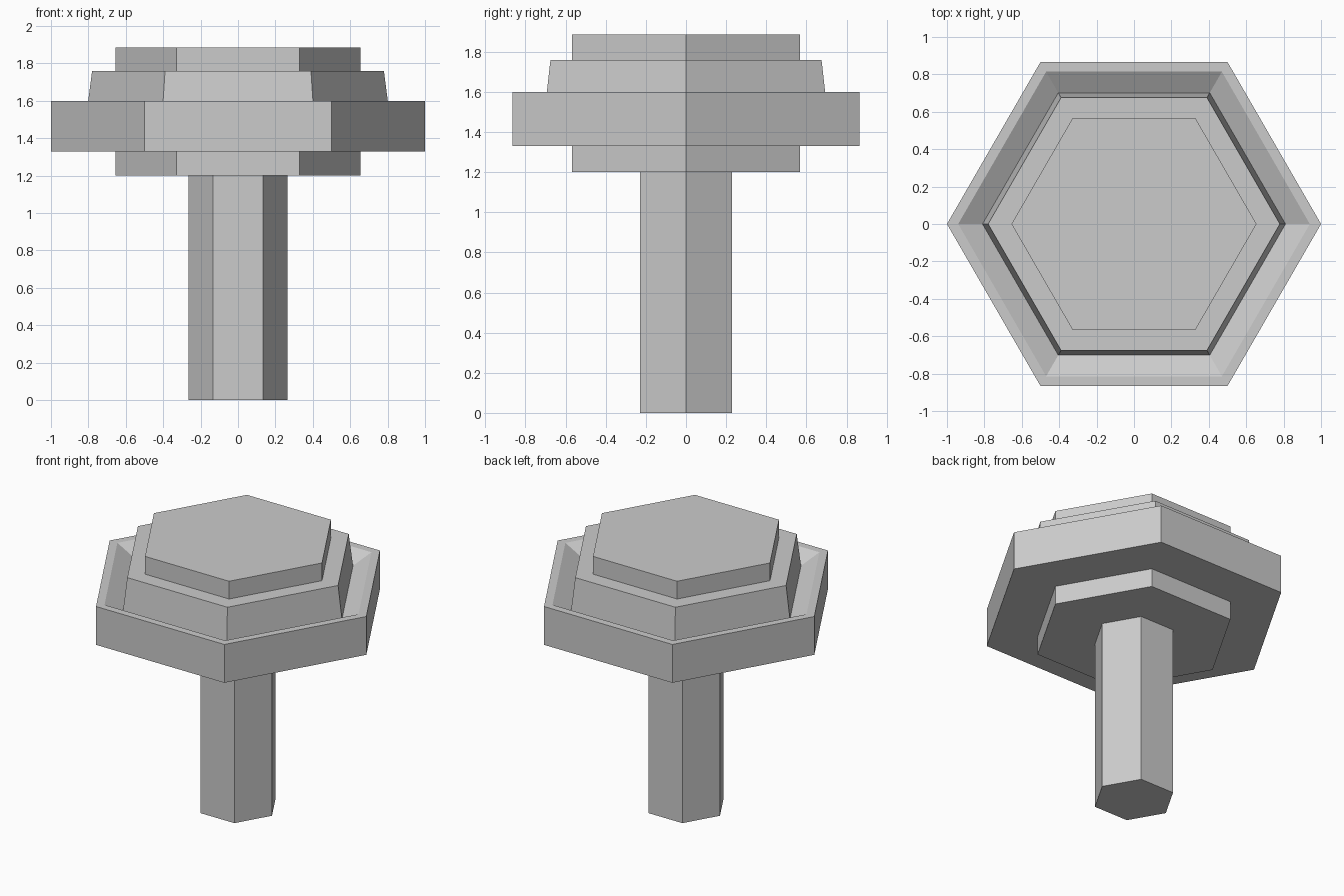
import bpy, bmesh
from math import cos, sin, pi

cube = bpy.data.objects.get("Cube")
if cube:
    bpy.data.objects.remove(cube, do_unlink=True)

SIDES = 6

# Single plain grey material
grey = bpy.data.materials.new("plain grey")
grey.use_nodes = True
colour = (0.6, 0.6, 0.6, 1)
grey.diffuse_color = colour
grey.node_tree.nodes["Principled BSDF"].inputs["Base Color"].default_value = colour


def hex_part(name, profile):
    """Flat-faced hexagonal solid through (radius, height) rings, bottom to top."""
    bm = bmesh.new()
    rings = [[bm.verts.new((r * cos(2 * pi * i / SIDES), r * sin(2 * pi * i / SIDES), z))
              for i in range(SIDES)] for r, z in profile]
    for low, high in zip(rings, rings[1:]):
        for i in range(SIDES):
            j = (i + 1) % SIDES
            bm.faces.new((low[i], low[j], high[j], high[i]))
    bm.faces.new(rings[0][::-1])
    bm.faces.new(rings[-1])
    mesh = bpy.data.meshes.new(name)
    bm.to_mesh(mesh)
    bm.free()
    mesh.materials.append(grey)
    obj = bpy.data.objects.new(name, mesh)
    bpy.context.collection.objects.link(obj)
    return obj


# Stem and the collar on top of it
hex_part("stem", [(0.265, 0), (0.265, 1.2)])
hex_part("lower_collar", [(0.655, 1.2), (0.655, 1.33)])

# Wide dish: flat rim, then a groove sloping down to the middle tier
hex_part("dish", [(1, 1.33), (1, 1.6), (0.94, 1.6), (0.81, 1.53)])

# Tapered tier and cap
hex_part("middle_tier", [(0.81, 1.53), (0.78, 1.76)])
hex_part("top_cap", [(0.655, 1.76), (0.655, 1.885)])
